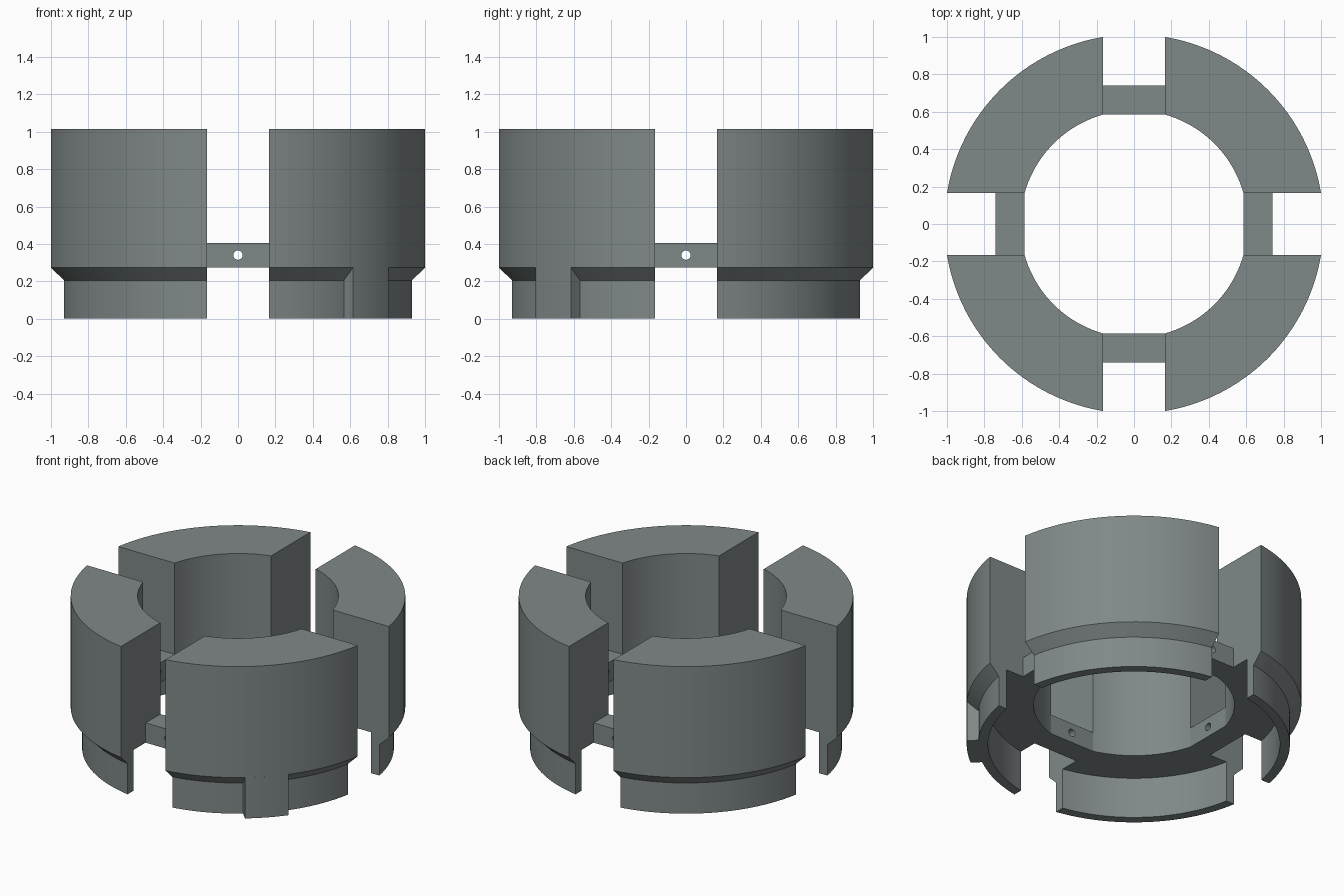
import bpy, bmesh, math
from mathutils import Matrix

if "Cube" in bpy.data.objects:
    bpy.data.objects.remove(bpy.data.objects["Cube"])

R_OUT, R_IN, R_SKIRT, R_CAVITY = 1.0135, 0.608, 0.9445, 0.884
HEIGHT, LEDGE, CHAMFER = 1.015, 0.273, 0.205
SLOT = 0.165          # half width of the slots
KEY = 0.134           # half width of the locating key

grey = bpy.data.materials.new("steel grey")
grey.diffuse_color = (0.216, 0.246, 0.246, 1)
grey.use_nodes = True
grey.node_tree.nodes["Principled BSDF"].inputs["Base Color"].default_value = grey.diffuse_color


def finish(name, bm, turn=0.0):
    bmesh.ops.rotate(bm, verts=bm.verts, cent=(0, 0, 0), matrix=Matrix.Rotation(turn, 3, 'Z'))
    bmesh.ops.recalc_face_normals(bm, faces=bm.faces)
    mesh = bpy.data.meshes.new(name)
    bm.to_mesh(mesh)
    bm.free()
    mesh.materials.append(grey)
    obj = bpy.data.objects.new(name, mesh)
    bpy.context.collection.objects.link(obj)
    return obj


def smooth(obj):
    bpy.ops.object.select_all(action='DESELECT')
    obj.select_set(True)
    bpy.context.view_layer.objects.active = obj
    bpy.ops.object.shade_smooth_by_angle(angle=math.radians(30))


def sweep(name, profile, span, steps, turn=0.0):
    """Sweep an (r, z) profile about z; span(r) gives start and end angle."""
    bm = bmesh.new()
    rings = []
    for i in range(steps + 1):
        ring = []
        for r, z in profile:
            a0, a1 = span(r)
            a = a0 + (a1 - a0) * i / steps
            ring.append(bm.verts.new((r * math.cos(a), r * math.sin(a), z)))
        rings.append(ring)
    n = len(profile)
    for p, q in zip(rings, rings[1:]):
        for j in range(n):
            k = (j + 1) % n
            bm.faces.new((p[j], p[k], q[k], q[j]))
    bm.faces.new(rings[0])
    bm.faces.new(rings[-1])
    obj = finish(name, bm, turn)
    smooth(obj)
    return obj


def box(name, lo, hi, turn):
    bm = bmesh.new()
    bmesh.ops.create_cube(bm, size=1)
    for v in bm.verts:
        v.co = [(a + b) / 2 + c * (b - a) for a, b, c in zip(lo, hi, v.co)]
    return finish(name, bm, turn)


# Four jaws: thick upper wall, chamfered step and thin hollow skirt
jaw_profile = [(R_IN, LEDGE), (R_IN, HEIGHT), (R_OUT, HEIGHT), (R_OUT, LEDGE),
               (R_SKIRT, CHAMFER), (R_SKIRT, 0), (R_CAVITY, 0), (R_CAVITY, LEDGE)]
jaw_names = ["jaw_back_right", "jaw_back_left", "jaw_front_left", "jaw_front_right"]
for i, name in enumerate(jaw_names):
    sweep(name, jaw_profile,
          lambda r: (math.asin(SLOT / r), math.pi / 2 - math.asin(SLOT / r)),
          24, i * math.pi / 2)

# Locating key on the front right skirt
key_profile = [(0.91, 0), (R_OUT, 0), (R_OUT, LEDGE), (0.91, LEDGE)]
sweep("locating_key", key_profile,
      lambda r: (-math.asin(KEY / r), math.asin(KEY / r)), 8, -math.pi / 4)

# Hole cutters along both axes
cutters = []
for i, name in enumerate(["hole_cutter_x", "hole_cutter_y"]):
    bm = bmesh.new()
    bmesh.ops.create_cone(bm, cap_ends=True, segments=24, radius1=0.025, radius2=0.025, depth=2,
                          matrix=Matrix.Translation((0, 0, 0.34)) @ Matrix.Rotation(math.pi / 2, 4, 'Y'))
    cutter = finish(name, bm, i * math.pi / 2)
    cutter.hide_render = True
    cutter.hide_set(True)
    cutters.append(cutter)

# Bars bridging the slots, each with a small radial hole
bar_in = math.sqrt(R_IN ** 2 - SLOT ** 2)
for i, side in enumerate(["right", "back", "left", "front"]):
    bar = box("bridge_bar_" + side, (bar_in, -SLOT, LEDGE), (0.74, SLOT, 0.405), i * math.pi / 2)
    cut = bar.modifiers.new("hole", 'BOOLEAN')
    cut.operation = 'DIFFERENCE'
    cut.solver = 'EXACT'
    cut.object = cutters[i % 2]
